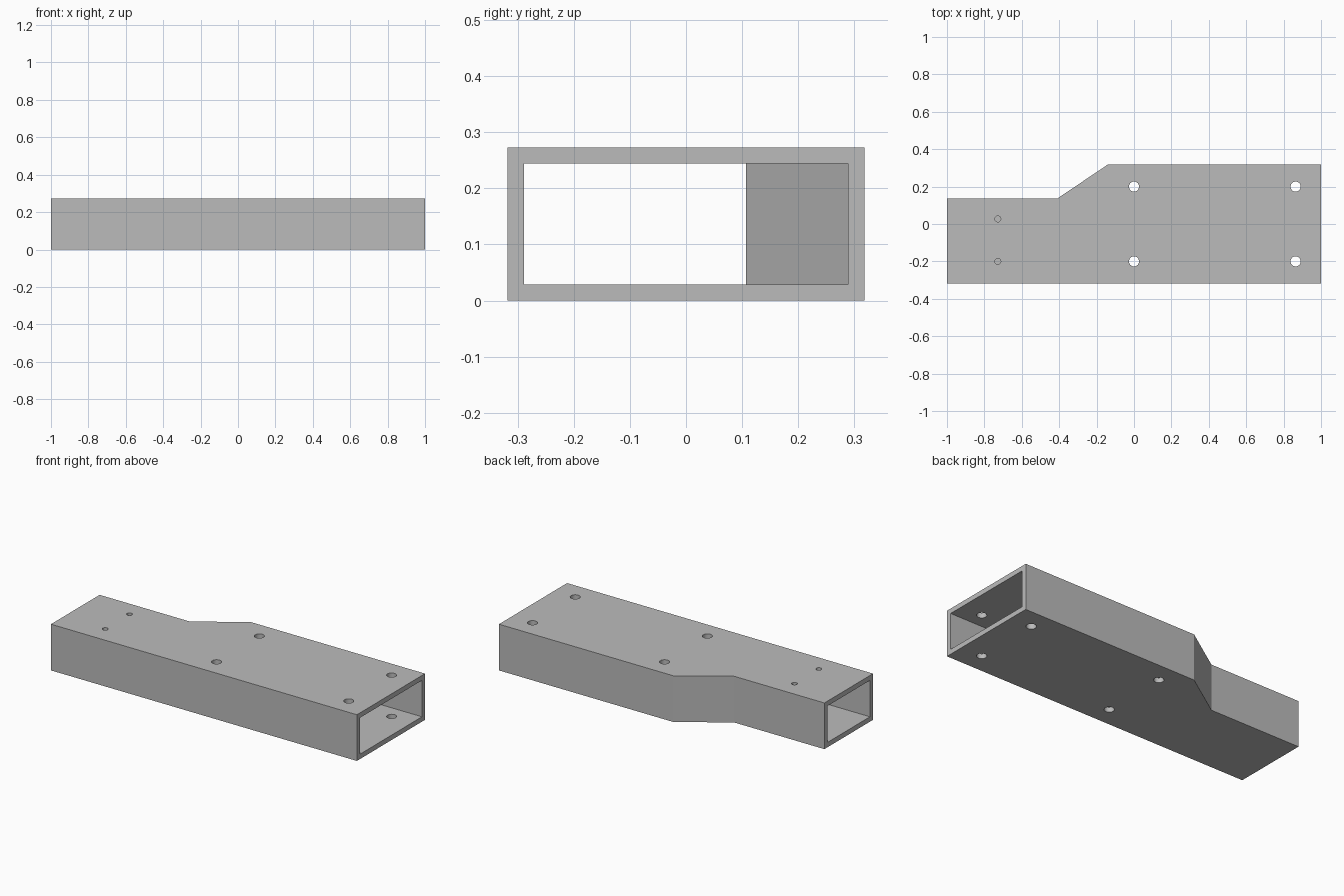
import bpy, bmesh, math

if "Cube" in bpy.data.objects:
    bpy.data.objects.remove(bpy.data.objects["Cube"])

WALL = 0.029
HEIGHT = 0.273
Y_WIDE, Y_NARROW = 0.318, 0.136
X_STEP_A, X_STEP_B = -0.41, -0.14

grey = bpy.data.materials.new("grey_metal")
grey.diffuse_color = (0.5, 0.5, 0.5, 1)
grey.use_nodes = True
grey.node_tree.nodes["Principled BSDF"].inputs["Base Color"].default_value = grey.diffuse_color


def prism(name, outline, z0, z1):
    """Extrude a counter-clockwise outline from z0 to z1."""
    bm = bmesh.new()
    base = bm.faces.new([bm.verts.new((x, y, z0)) for x, y in outline])
    top = bmesh.ops.extrude_face_region(bm, geom=[base])["geom"]
    verts = [g for g in top if isinstance(g, bmesh.types.BMVert)]
    bmesh.ops.translate(bm, verts=verts, vec=(0, 0, z1 - z0))
    bmesh.ops.recalc_face_normals(bm, faces=bm.faces)
    mesh = bpy.data.meshes.new(name)
    bm.to_mesh(mesh)
    bm.free()
    mesh.materials.append(grey)
    obj = bpy.data.objects.new(name, mesh)
    bpy.context.collection.objects.link(obj)
    return obj


def plan(end, inset, shift):
    """Stepped plan outline, inset from the side walls."""
    return [(-end, -Y_WIDE + inset), (end, -Y_WIDE + inset),
            (end, Y_WIDE - inset), (X_STEP_B + shift, Y_WIDE - inset),
            (X_STEP_A + shift, Y_NARROW - inset), (-end, Y_NARROW - inset)]


def circle(cx, cy, r, n=32):
    return [(cx + r * math.cos(2 * math.pi * i / n),
             cy + r * math.sin(2 * math.pi * i / n)) for i in range(n)]


# Stepped tube body
body = prism("tube_body", plan(1.0, 0, 0), 0, HEIGHT)

# Cavity, open at both ends, with an even wall along the slanted side
slant = math.atan2(Y_WIDE - Y_NARROW, X_STEP_B - X_STEP_A)
cutters = [prism("cavity_cutter", plan(1.1, WALL, WALL * math.tan(slant / 2)),
                 WALL, HEIGHT - WALL)]

# Large bolt holes through top and bottom
for x in (0.0, 0.864):
    for y in (-0.2, 0.2):
        cutters.append(prism("bolt_hole_cutter", circle(x, y, 0.027), -0.1, HEIGHT + 0.1))

# Small holes through the top wall only
for y in (-0.2, 0.027):
    cutters.append(prism("small_hole_cutter", circle(-0.728, y, 0.016),
                         HEIGHT / 2, HEIGHT + 0.1))

# Cut and bake the result
for c in cutters:
    c.hide_render = True
    mod = body.modifiers.new(c.name, 'BOOLEAN')
    mod.operation = 'DIFFERENCE'
    mod.solver = 'EXACT'
    mod.object = c
bpy.context.view_layer.update()
result = bpy.data.meshes.new_from_object(
    body.evaluated_get(bpy.context.evaluated_depsgraph_get()))
body.modifiers.clear()
body.data = result
for c in cutters:
    bpy.data.objects.remove(c)

# Smooth hole walls, keep edges sharp
bpy.context.view_layer.objects.active = body
body.select_set(True)
bpy.ops.object.shade_smooth_by_angle(angle=math.radians(25))
